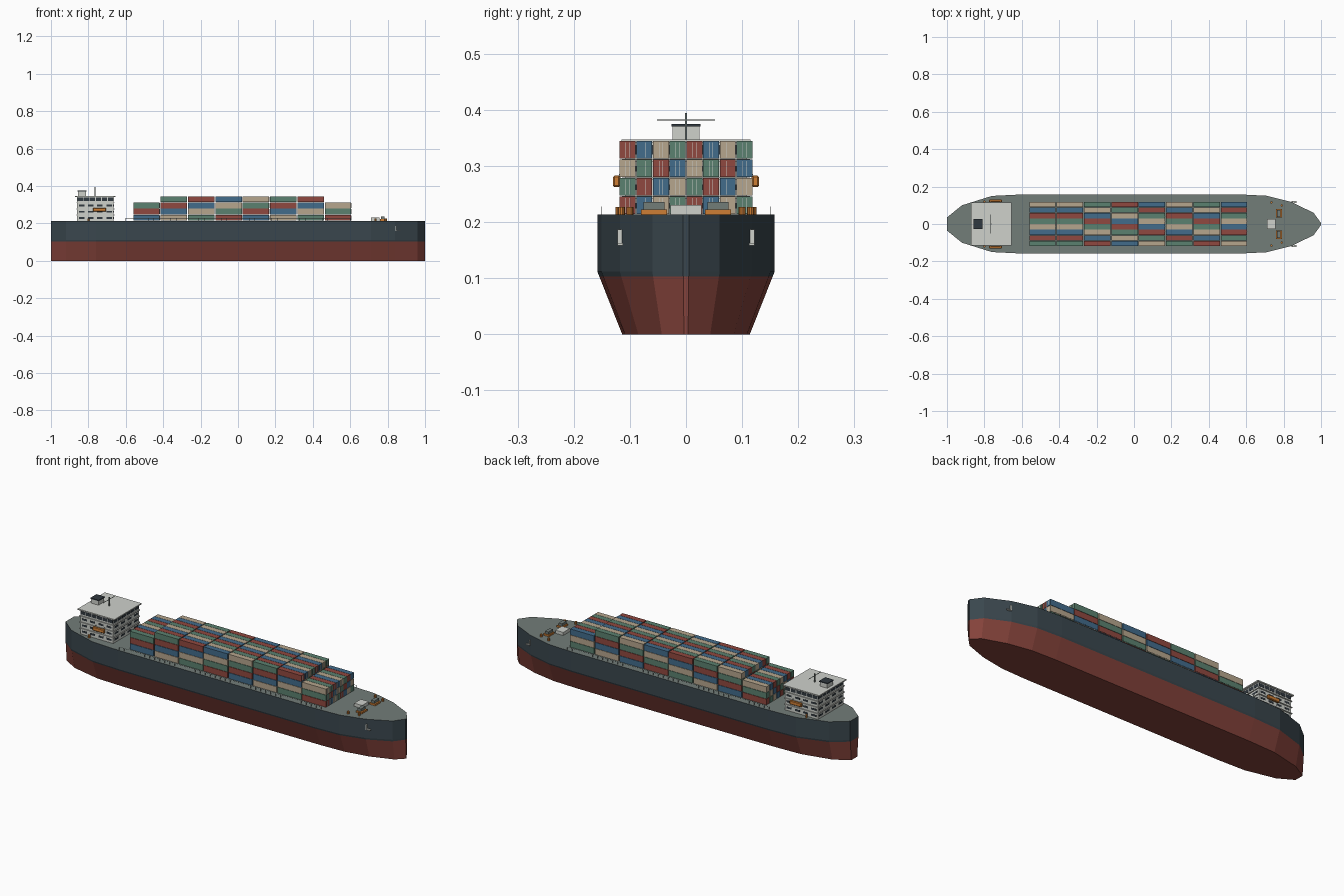
import bpy, bmesh
from mathutils import Matrix, Vector

if "Cube" in bpy.data.objects:
    bpy.data.objects.remove(bpy.data.objects["Cube"])


def material(name, *rgb):
    m = bpy.data.materials.new(name)
    m.use_nodes = True
    m.diffuse_color = (*rgb, 1)
    m.node_tree.nodes["Principled BSDF"].inputs["Base Color"].default_value = (*rgb, 1)
    return m


HULL = material("dark_slate", .042, .062, .075)
KEEL = material("bottom_red", .23, .055, .043)
DECK = material("deck_grey", .17, .205, .19)
WHITE = material("off_white", .62, .64, .6)
DARK = material("window_dark", .03, .04, .05)
ORANGE = material("safety_orange", .62, .21, .035)
RED = material("container_red", .28, .065, .05)
BLUE = material("container_blue", .055, .15, .26)
TAN = material("container_tan", .47, .38, .27)
GREEN = material("container_green", .105, .22, .16)


def finish(name, bm, *mats):
    bmesh.ops.recalc_face_normals(bm, faces=bm.faces)
    mesh = bpy.data.meshes.new(name)
    bm.to_mesh(mesh)
    bm.free()
    for m in mats:
        mesh.materials.append(m)
    ob = bpy.data.objects.new(name, mesh)
    bpy.context.collection.objects.link(ob)
    return ob


def add_box(bm, x, y, z, mat=0):
    """Box from three (low, high) ranges."""
    size = Vector((x[1] - x[0], y[1] - y[0], z[1] - z[0]))
    mid = Vector((sum(x), sum(y), sum(z))) / 2
    verts = bmesh.ops.create_cube(bm, size=1, matrix=Matrix.Translation(mid) @ Matrix.Diagonal((*size, 1)))["verts"]
    for f in {f for v in verts for f in v.link_faces}:
        f.material_index = mat


def box(name, x, y, z, mat):
    bm = bmesh.new()
    add_box(bm, x, y, z)
    return finish(name, bm, mat)


def side_range(side, a, b):
    return tuple(sorted((side * a, side * b)))


# Hull: the deck outline stacked in rings, pulled in below the chine
TOP = .213
half = [(-1, .035), (-.92, .1), (-.76, .15), (-.6, .158), (.57, .158),
        (.71, .151), (.84, .118), (.96, .06), (1, .005)]
outline = half + [(x, -y) for x, y in reversed(half)]
bm = bmesh.new()
rings = []
for z, scale in ((0, .72), (.103, .978), (.112, 1), (TOP, 1)):
    rings.append([bm.verts.new((x, y * scale, z)) for x, y in outline])
for level, (low, high) in enumerate(zip(rings, rings[1:])):
    for i in range(len(outline)):
        j = (i + 1) % len(outline)
        f = bm.faces.new((low[i], low[j], high[j], high[i]))
        f.material_index = 1 if level == 0 else 0
bm.faces.new(rings[0]).material_index = 1
bm.faces.new(rings[-1]).material_index = 2
finish("hull", bm, HULL, KEEL, DECK)

# Container stacks, with locking bars on the door ends
paint = (RED, BLUE, TAN, GREEN, WHITE)
PX, PY, PZ, GAP = .1463, .0298, .033, .0008
bm = bmesh.new()
for bay in range(8):
    x = -.562 + bay * PX
    for tier in range(3 if bay in (0, 7) else 4):
        z = TOP + .001 + tier * PZ
        for row in range(8):
            y = -4 * PY + row * PY
            end = x + PX - .003
            add_box(bm, (x + .002, end), (y + GAP, y + PY - GAP), (z, z + PZ - .0015),
                    (bay + row - tier + 1) % 4)
            for k in (.4, .6):
                add_box(bm, (end, end + .001), (y + k * PY - .0004, y + k * PY + .0004),
                        (z + .002, z + PZ - .004), 4)
finish("containers", bm, *paint)

# Accommodation block: storeys, ledges and window plates
X0, X1, W, STOREY = -.86, -.665, .109, .033
bm = bmesh.new()
for level in range(4):
    z = TOP + level * STOREY
    add_box(bm, (X0, X1), (-W, W), (z, z + STOREY - .003))
    if level < 3:
        add_box(bm, (X0 - .004, X1 + .004), (-W - .005, W + .005), (z + STOREY - .004, z + STOREY))
    lo, hi = z + .011, z + .021
    if level == 3:
        lo, hi = z + .008, z + .025
    count = 4 if level < 3 else 6
    fill = .3 if level < 3 else .43
    for axis_x in (True, False):
        a, b = (X0, X1) if axis_x else (-W, W)
        step = (b - a) / count
        for i in range(count):
            mid = a + (i + .5) * step
            span = (mid - step * fill, mid + step * fill)
            if axis_x:
                for s in (-1, 1):
                    add_box(bm, span, side_range(s, W, W + .001), (lo, hi), 1)
            else:
                add_box(bm, (X1, X1 + .001), span, (lo, hi), 1)
                add_box(bm, (X0 - .001, X0), span, (lo, hi), 1)
finish("accommodation_block", bm, WHITE, DARK)
box("bridge_roof", (-.872, -.654), (-.115, .115), (.341, .347), WHITE)

# Funnel and signal mast
box("funnel", (-.856, -.812), (-.024, .024), (.347, .37), WHITE)
box("funnel_cap", (-.859, -.809), (-.026, .026), (.37, .375), DARK)
box("mast", (-.767, -.763), (-.002, .002), (.347, .394), DECK)
box("mast_yard", (-.766, -.764), (-.052, .052), (.381, .383), DECK)

# Foredeck locker
box("foredeck_locker", (.71, .757), (-.028, .028), (TOP, .23), WHITE)

for s, side in ((1, "left"), (-1, "right")):
    # Lifeboats with bevelled hulls, hung from davits
    boat = box("lifeboat_" + side, (-.775, -.705), side_range(s, .117, .13), (.262, .283), ORANGE)
    bevel = boat.modifiers.new("soft_edges", "BEVEL")
    bevel.width, bevel.segments = .003, 1
    for x in (-.765, -.715):
        box("davit_" + side, (x - .0015, x + .0015), side_range(s, .108, .119), (.283, .286), WHITE)

    # Winches
    box("winch_base_" + side, (.758, .792), side_range(s, .034, .08), (TOP, .222), ORANGE)
    box("winch_drum_" + side, (.764, .784), side_range(s, .038, .076), (.222, .236), DECK)

    # Mooring bollards
    for x, y in ((.735, .115), (.79, .1), (-.8, .12)):
        bm = bmesh.new()
        bmesh.ops.create_cone(bm, cap_ends=True, segments=10, radius1=.006, radius2=.006, depth=.014,
                              matrix=Matrix.Translation((x, s * y, TOP + .007)))
        finish("bollard_" + side, bm, ORANGE)

    # Anchors against the bow plating
    bm = bmesh.new()
    add_box(bm, (.843, .848), side_range(s, .114, .122), (.16, .187))
    add_box(bm, (.843, .868), side_range(s, .112, .122), (.158, .163))
    finish("anchor_" + side, bm, WHITE)

    # Deck railing
    bm = bmesh.new()
    for i in range(41):
        x = -.6 + i * .03
        add_box(bm, (x - .0006, x + .0006), side_range(s, .1494, .1506), (TOP, .228))
    add_box(bm, (-.6, .6), side_range(s, .1496, .1504), (.2272, .228))
    finish("railing_" + side, bm, DECK)
